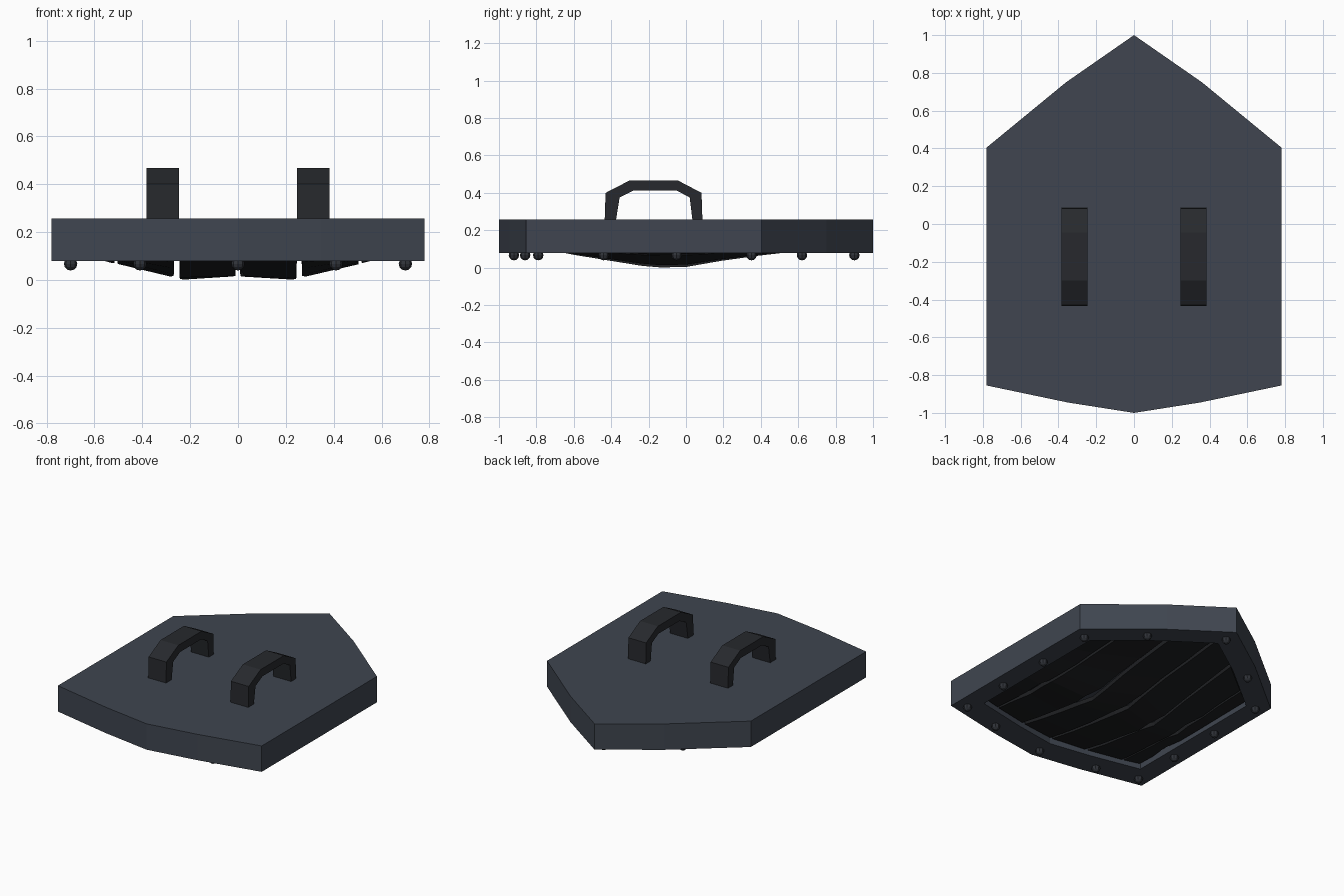
import bpy, bmesh, random

if "Cube" in bpy.data.objects:
    bpy.data.objects.remove(bpy.data.objects["Cube"])
random.seed(4)


def material(name, color):
    m = bpy.data.materials.new(name)
    m.diffuse_color = (*color, 1)
    m.use_nodes = True
    m.node_tree.nodes["Principled BSDF"].inputs["Base Color"].default_value = m.diffuse_color
    return m


STEEL = material("steel", (0.05, 0.06, 0.08))
GRIP = material("grip", (0.02, 0.022, 0.026))
WOOD = material("dark_planks", (0.013, 0.014, 0.016))
BOLT = material("bolt", (0.03, 0.034, 0.042))


def finish(bm, name, mat):
    bmesh.ops.recalc_face_normals(bm, faces=bm.faces)
    me = bpy.data.meshes.new(name)
    bm.to_mesh(me)
    bm.free()
    ob = bpy.data.objects.new(name, me)
    me.materials.append(mat)
    bpy.context.collection.objects.link(ob)
    return ob


def lerp(table, t):
    if t <= table[0][0]:
        return table[0][1]
    for (a, va), (b, vb) in zip(table, table[1:]):
        if t <= b:
            return va + (vb - va) * (t - a) / (b - a)
    return table[-1][1]


# Shield body: solid slab with a shallow recess underneath
half = [(0, 1), (0.36, 0.75), (0.78, 0.405), (0.78, -0.855), (0.35, -0.945), (0, -1)]
outline = half + [(-x, y) for x, y in half[-2:0:-1]]
INSET, BOTTOM, TOP, FLOOR = 0.82, 0.078, 0.257, 0.125
bm = bmesh.new()
rings = [[bm.verts.new((x * s, y * s, z)) for x, y in outline]
         for s, z in ((1, TOP), (1, BOTTOM), (INSET, BOTTOM), (INSET, FLOOR))]
n = len(outline)
for a, b in zip(rings, rings[1:]):
    for i in range(n):
        j = (i + 1) % n
        bm.faces.new((a[i], a[j], b[j], b[i]))
bm.faces.new(rings[0])
bm.faces.new(rings[-1])
finish(bm, "shield_body", STEEL)

# Arched handles on the back
arch = [(-0.435, 0.25), (-0.43, 0.40), (-0.30, 0.467), (-0.045, 0.467), (0.083, 0.40), (0.088, 0.25),
        (0.035, 0.25), (0.02, 0.375), (-0.05, 0.413), (-0.28, 0.413), (-0.355, 0.375), (-0.375, 0.25)]
for side, cx in (("left", -0.315), ("right", 0.315)):
    bm = bmesh.new()
    pair = [[bm.verts.new((cx + dx, y, z)) for y, z in arch] for dx in (-0.068, 0.068)]
    m = len(arch)
    for i in range(m):
        j = (i + 1) % m
        bm.faces.new((pair[0][i], pair[0][j], pair[1][j], pair[1][i]))
    for ring in pair:
        for i in range(m // 2 - 1):
            bm.faces.new((ring[i], ring[i + 1], ring[m - 2 - i], ring[m - 1 - i]))
    finish(bm, side + "_handle", GRIP)

# Bulging planks on the face, with ragged edges
back_edge = [(x * INSET, y * INSET) for x, y in half[:3]]
front_edge = [(x * INSET, y * INSET) for x, y in half[:2:-1]]
belly = [(-0.8, 0), (-0.6, 0.39), (-0.3, 0.83), (-0.18, 1), (-0.02, 1),
         (0.08, 0.87), (0.25, 0.57), (0.45, 0.37), (0.78, 0)]
EDGE = 0.112


def plank(name, x0, x1, low0, low1):
    def limit(table, x):
        return lerp(table, abs(x))
    bm = bmesh.new()
    rows = []
    notch = [random.randrange(2, 6), random.randrange(2, 6)]
    ts = [0, 0.12, 0.25, 0.38, 0.45, 0.55, 0.68, 0.82, 1]
    for k, t in enumerate(ts):
        cut = [0.018 if notch[i] == k else random.uniform(0, 0.005) for i in (0, 1)]
        row = []
        for x, low in ((x0 + cut[0], low0), (x1 - cut[1], low1)):
            ya, yb = limit(front_edge, x) + 0.01, limit(back_edge, x) - 0.01
            y = ya + (yb - ya) * t
            z = EDGE - (EDGE - low) * lerp(belly, y)
            row.append((x, y, z))
        rows.append([bm.verts.new(p) for p in row] +
                    [bm.verts.new((x, y, z + 0.03)) for x, y, z in reversed(row)])
    for a, b in zip(rows, rows[1:]):
        for i in range(4):
            j = (i + 1) % 4
            bm.faces.new((a[i], a[j], b[j], b[i]))
    bm.faces.new(rows[0])
    bm.faces.new(rows[-1])
    finish(bm, name, WOOD)


for i, (a, b, la, lb) in enumerate([(0.008, 0.246, 0.014, 0.001), (0.266, 0.505, 0.014, 0.065),
                                    (0.515, 0.632, 0.07, 0.1)]):
    plank(f"right_plank_{i + 1}", a, b, la, lb)
    plank(f"left_plank_{i + 1}", -b, -a, lb, la)

# Rivets around the rim
spots = [(0, 0.9), (0.41, 0.62), (0.7, 0.35), (0.7, -0.05), (0.7, -0.44), (0.7, -0.79), (0.41, -0.86), (0, -0.92)]
spots += [(-x, y) for x, y in spots if x]
for i, (x, y) in enumerate(spots):
    bm = bmesh.new()
    bmesh.ops.create_uvsphere(bm, u_segments=8, v_segments=6, radius=0.028)
    bmesh.ops.translate(bm, verts=bm.verts, vec=(x, y, 0.067))
    finish(bm, f"rivet_{i + 1}", BOLT)
